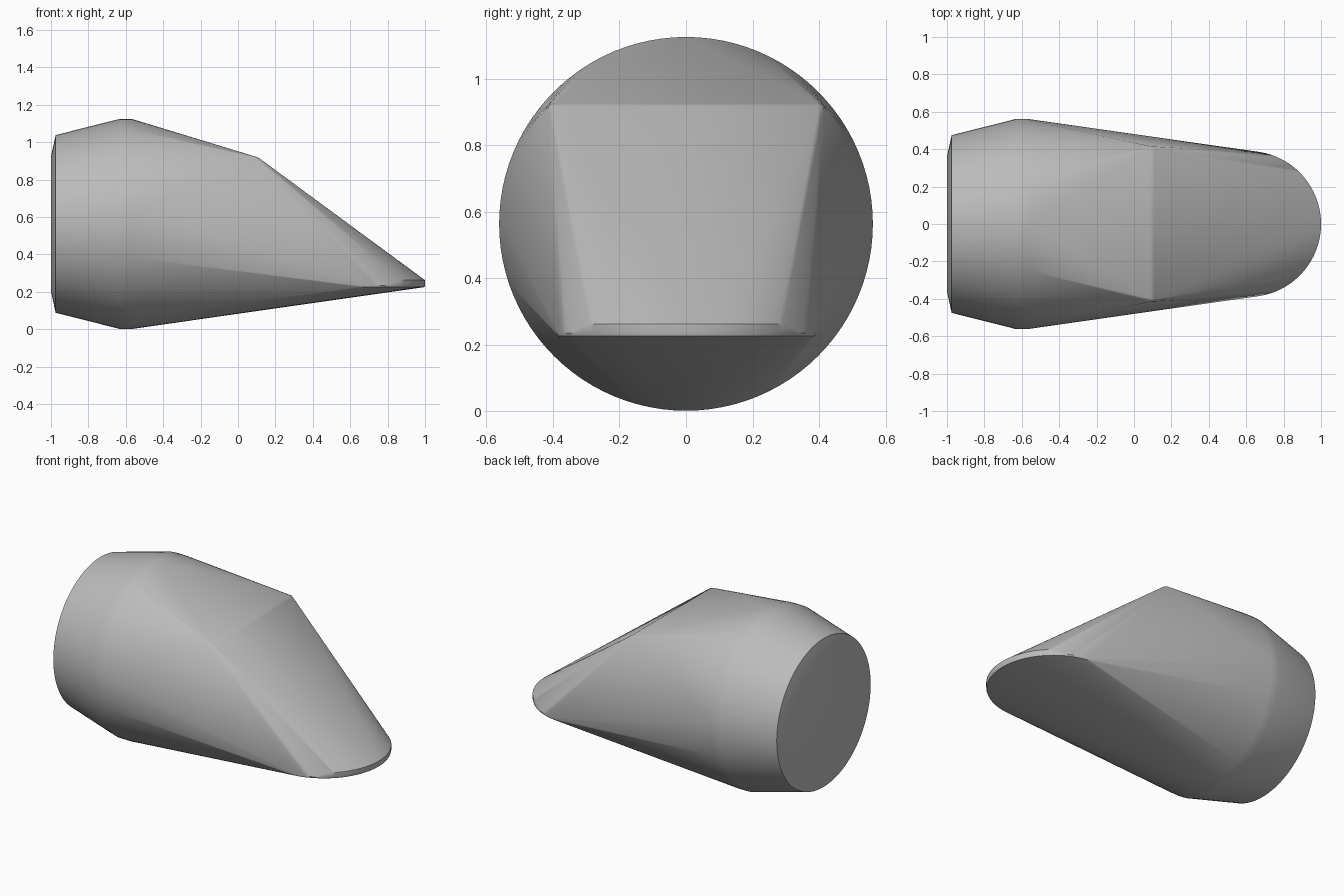
import bpy
import bmesh
from math import sin, cos, pi, radians

cube = bpy.data.objects.get("Cube")
if cube:
    bpy.data.objects.remove(cube, do_unlink=True)

MID = 0.563  # height of the round body's axis

grey = bpy.data.materials.new("plain grey")
grey.use_nodes = True
colour = (0.5, 0.5, 0.5, 1)
grey.diffuse_color = colour
grey.node_tree.nodes["Principled BSDF"].inputs["Base Color"].default_value = colour


def ring(x, radius, count=96):
    """Upright circle around the body axis."""
    return [(x, radius * cos(2 * pi * i / count), MID + radius * sin(2 * pi * i / count))
            for i in range(count)]


def arc(z, radius, half_angle, count=40):
    """Level arc around the rounded tip."""
    angles = [radians(half_angle) * (2 * i / count - 1) for i in range(count + 1)]
    return [(0.61 + radius * cos(a), radius * sin(a), z) for a in angles]


# Round rear body: shallow end cap, flared collar and widest band
points = []
for x, radius in [(-1, 0.36), (-0.975, 0.475), (-0.63, 0.562), (-0.57, 0.562)]:
    points += ring(x, radius)

# Thin rounded tip with a short upper lip
points += arc(0.225, 0.387, 84)
points += arc(0.234, 0.39, 84)
points += arc(0.262, 0.39, 48)

# Upper shoulder edge with slightly blunted corners
for side in (-1, 1):
    points += [(0.09, side * 0.415, 0.917), (0.11, side * 0.4, 0.917), (0.09, side * 0.4, 0.924)]

# Stretch a single tight skin around all sections
bm = bmesh.new()
for p in points:
    bm.verts.new(p)
bmesh.ops.convex_hull(bm, input=bm.verts[:])
loose = [v for v in bm.verts if not v.link_faces]
bmesh.ops.delete(bm, geom=loose, context='VERTS')
bmesh.ops.dissolve_limit(bm, angle_limit=radians(0.3), verts=bm.verts[:], edges=bm.edges[:])
bmesh.ops.recalc_face_normals(bm, faces=bm.faces[:])

mesh = bpy.data.meshes.new("tapered_body")
bm.to_mesh(mesh)
bm.free()
mesh.materials.append(grey)
body = bpy.data.objects.new("tapered_body", mesh)
bpy.context.collection.objects.link(body)

bpy.ops.object.select_all(action='DESELECT')
body.select_set(True)
bpy.context.view_layer.objects.active = body
bpy.ops.object.shade_smooth_by_angle(angle=radians(30))
